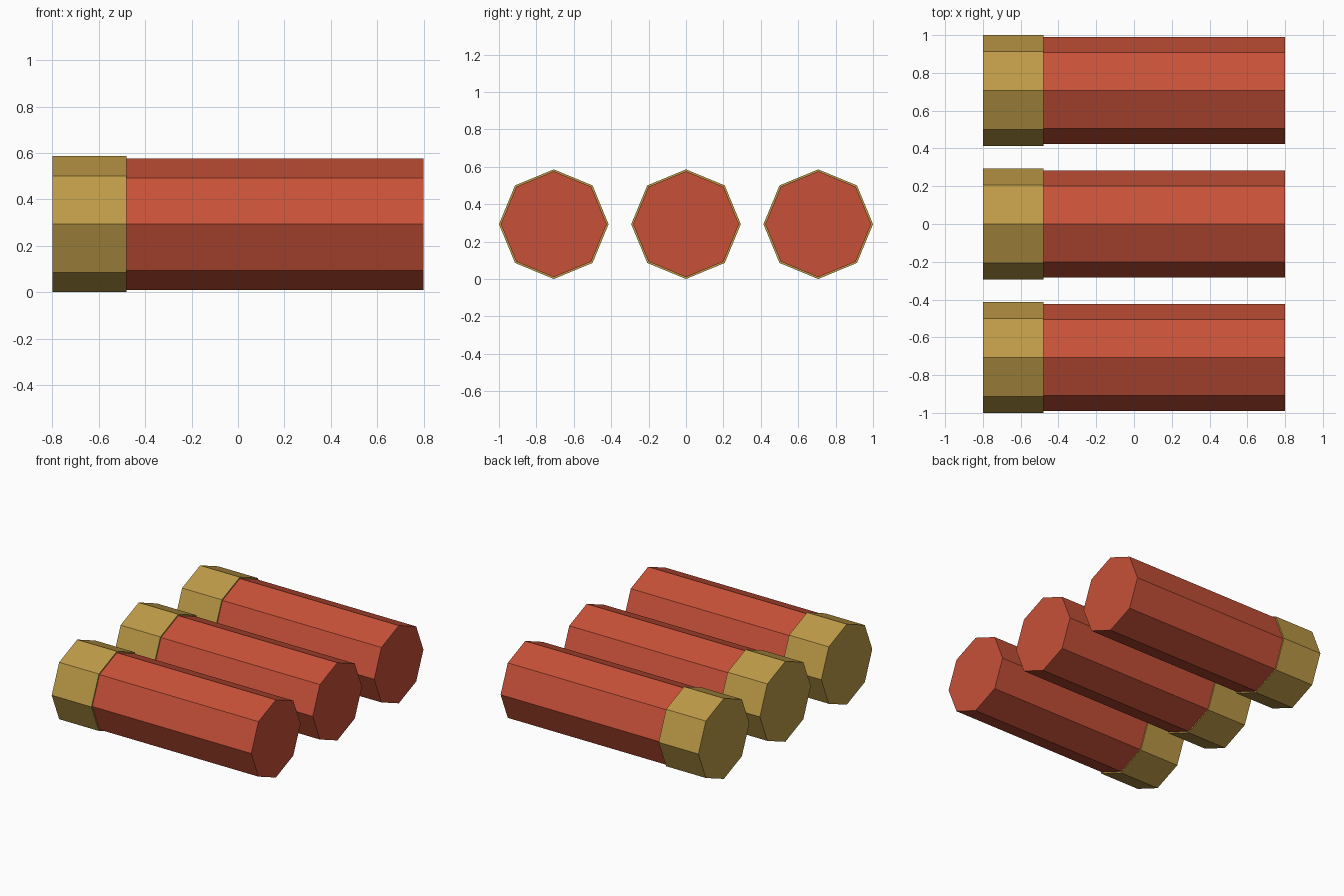
import bpy
import math

cube = bpy.data.objects.get("Cube")
if cube:
    bpy.data.objects.remove(cube, do_unlink=True)


def make_material(name, rgb):
    mat = bpy.data.materials.new(name)
    mat.use_nodes = True
    color = (*rgb, 1.0)
    mat.diffuse_color = color
    mat.node_tree.nodes["Principled BSDF"].inputs["Base Color"].default_value = color
    return mat


def octagon_bar(name, x0, x1, y, z, radius, mat):
    """Eight-sided prism lying along x, with a corner pointing straight up."""
    bpy.ops.mesh.primitive_cylinder_add(
        vertices=8, radius=radius, depth=x1 - x0,
        location=((x0 + x1) / 2, y, z), rotation=(0, math.pi / 2, 0))
    obj = bpy.context.object
    obj.name = name
    obj.data.materials.append(mat)
    return obj


red = make_material("shell_red", (0.571, 0.082, 0.040))
brass = make_material("brass", (0.510, 0.325, 0.063))

BASE_RADIUS = 0.293
BODY_RADIUS = 0.283
SPACING = 1 - BASE_RADIUS
BACK, JOINT, TIP = -0.8, -0.48, 0.8

# Three shells in a row, each a red tube in a slightly wider brass base
for label, side in (("front", -1), ("middle", 0), ("back", 1)):
    y = side * SPACING
    octagon_bar(label + "_shell_base", BACK, JOINT, y, BASE_RADIUS, BASE_RADIUS, brass)
    octagon_bar(label + "_shell_tube", JOINT, TIP, y, BASE_RADIUS, BODY_RADIUS, red)
